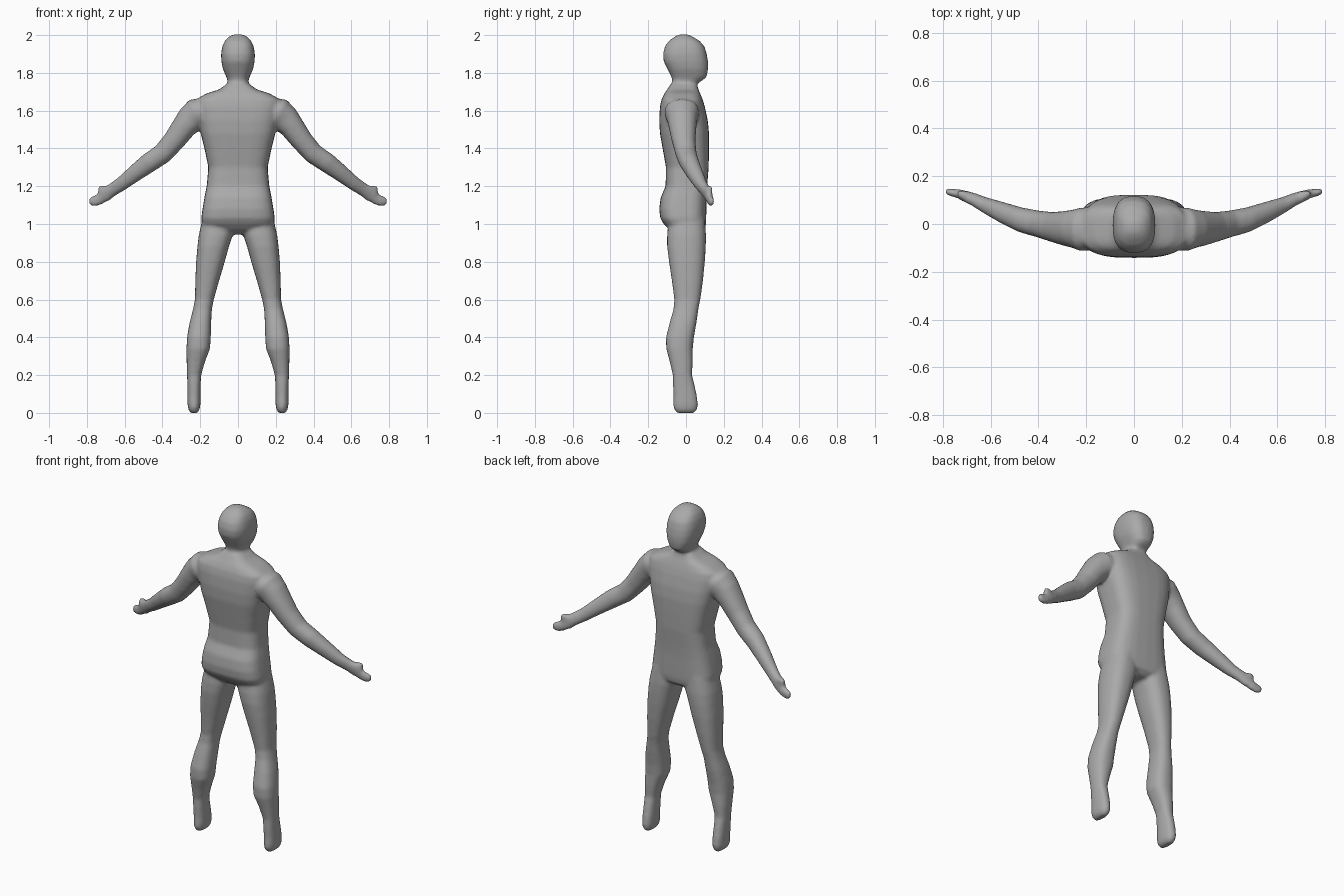
import bpy, bmesh, math
from mathutils import Vector

bm = bmesh.new()
N = 28


def ring(c, u, v, e):
    """Superellipse ring around c with half axes u and v, roundness exponent e."""
    out = []
    for i in range(N):
        a = 2 * math.pi * i / N
        ca, sa = math.cos(a), math.sin(a)
        out.append(bm.verts.new(c + u * math.copysign(abs(ca) ** (2 / e), ca)
                                + v * math.copysign(abs(sa) ** (2 / e), sa)))
    return out


def loft(rings):
    for a, b in zip(rings, rings[1:]):
        for i in range(N):
            j = (i + 1) % N
            bm.faces.new((a[i], a[j], b[j], b[i]))
    bm.faces.new(rings[0])
    bm.faces.new(rings[-1])


def upright(rows, e, side=1):
    """Loft along z from rows of z, x min, x max, y min, y max."""
    loft([ring(Vector((side * (x0 + x1) / 2, (y0 + y1) / 2, z)),
               Vector(((x1 - x0) / 2, 0, 0)), Vector((0, (y1 - y0) / 2, 0)), e)
          for z, x0, x1, y0, y1 in rows])


def limb(rows, e, side):
    """Loft along a slanted path from rows of x, z, half width, y min, y max."""
    pts = [Vector((side * r[0], 0, r[1])) for r in rows]
    rings = []
    for i, (x, z, w, y0, y1) in enumerate(rows):
        d = (pts[min(i + 1, len(pts) - 1)] - pts[max(i - 1, 0)]).normalized()
        rings.append(ring(pts[i] + Vector((0, (y0 + y1) / 2, 0)),
                          Vector((d.z, 0, -d.x)) * w, Vector((0, (y1 - y0) / 2, 0)), e))
    loft(rings)


# Head and neck
head = [(1.70, .065, -.09, .05), (1.745, .055, -.075, .06), (1.762, .055, -.072, .09),
        (1.78, .063, -.078, .11), (1.82, .080, -.098, .117), (1.86, .088, -.118, .117),
        (1.90, .090, -.122, .110), (1.94, .083, -.112, .098), (1.97, .070, -.09, .072),
        (1.992, .048, -.06, .035), (2.004, .022, -.035, .008)]
upright([(z, -w, w, a, b) for z, w, a, b in head], 2.6)

# Torso and hips
torso = [(.945, .05, -.05, .07), (.97, .14, -.09, .10), (1.0, .19, -.118, .106),
         (1.03, .195, -.136, .107), (1.08, .188, -.142, .108), (1.14, .178, -.134, .109),
         (1.2, .166, -.108, .112), (1.3, .157, -.106, .12), (1.4, .178, -.124, .122),
         (1.48, .198, -.138, .122), (1.55, .212, -.142, .115), (1.62, .225, -.138, .10),
         (1.66, .222, -.13, .088), (1.69, .17, -.115, .076), (1.712, .10, -.10, .066),
         (1.74, .062, -.082, .058)]
upright([(z, -w, w, a, b) for z, w, a, b in torso], 3.2)

# Legs with feet, arms with hands
leg = [(1.04, .02, .185, -.09, .10), (.94, .028, .208, -.10, .106), (.88, .048, .215, -.10, .105),
       (.8, .07, .222, -.09, .10), (.7, .10, .226, -.075, .09), (.6, .128, .228, -.062, .076),
       (.55, .138, .238, -.066, .066), (.48, .142, .256, -.086, .056),
       (.4, .144, .270, -.106, .042), (.34, .148, .273, -.105, .036),
       (.27, .175, .272, -.086, .036), (.2, .195, .270, -.070, .032),
       (.15, .198, .268, -.070, .045), (.09, .198, .268, -.066, .058),
       (.04, .199, .267, -.068, .064), (.015, .204, .262, -.062, .058),
       (-.001, .217, .250, -.045, .042)]
arm = [(.16, 1.61, .06, -.10, .06), (.215, 1.59, .08, -.115, .07), (.25, 1.555, .076, -.10, .06),
       (.285, 1.515, .066, -.092, .055), (.34, 1.44, .058, -.075, .05),
       (.40, 1.372, .054, -.056, .056), (.475, 1.322, .052, -.035, .07),
       (.55, 1.265, .044, .002, .092), (.62, 1.21, .037, .042, .112),
       (.67, 1.178, .035, .074, .13), (.70, 1.16, .040, .09, .138), (.72, 1.145, .038, .10, .142)]
palm = [(.695, 1.182, .018, .095, .135), (.715, 1.182, .024, .10, .14), (.738, 1.182, .018, .112, .14)]
fingers = [(.70, 1.16, .03, .09, .138), (.73, 1.132, .030, .106, .145), (.755, 1.122, .029, .113, .147),
           (.778, 1.119, .024, .12, .149), (.79, 1.117, .014, .124, .146)]
for s in (1, -1):
    upright(leg, 2.4, s)
    limb(arm, 2.2, s)
    limb(palm, 2.2, s)
    limb(fingers, 2.2, s)

bmesh.ops.recalc_face_normals(bm, faces=bm.faces)
mesh = bpy.data.meshes.new("body")
bm.to_mesh(mesh)
bm.free()
body = bpy.data.objects.new("body", mesh)
bpy.context.collection.objects.link(body)

grey = bpy.data.materials.new("plain grey")
grey.diffuse_color = (.4, .4, .4, 1)
mesh.materials.append(grey)

# Fuse the parts into one soft skin
fuse = body.modifiers.new("fuse", 'REMESH')
fuse.mode = 'VOXEL'
fuse.voxel_size = .009
fuse.use_smooth_shade = True
soft = body.modifiers.new("soften", 'SMOOTH')
soft.factor = .5
soft.iterations = 7
